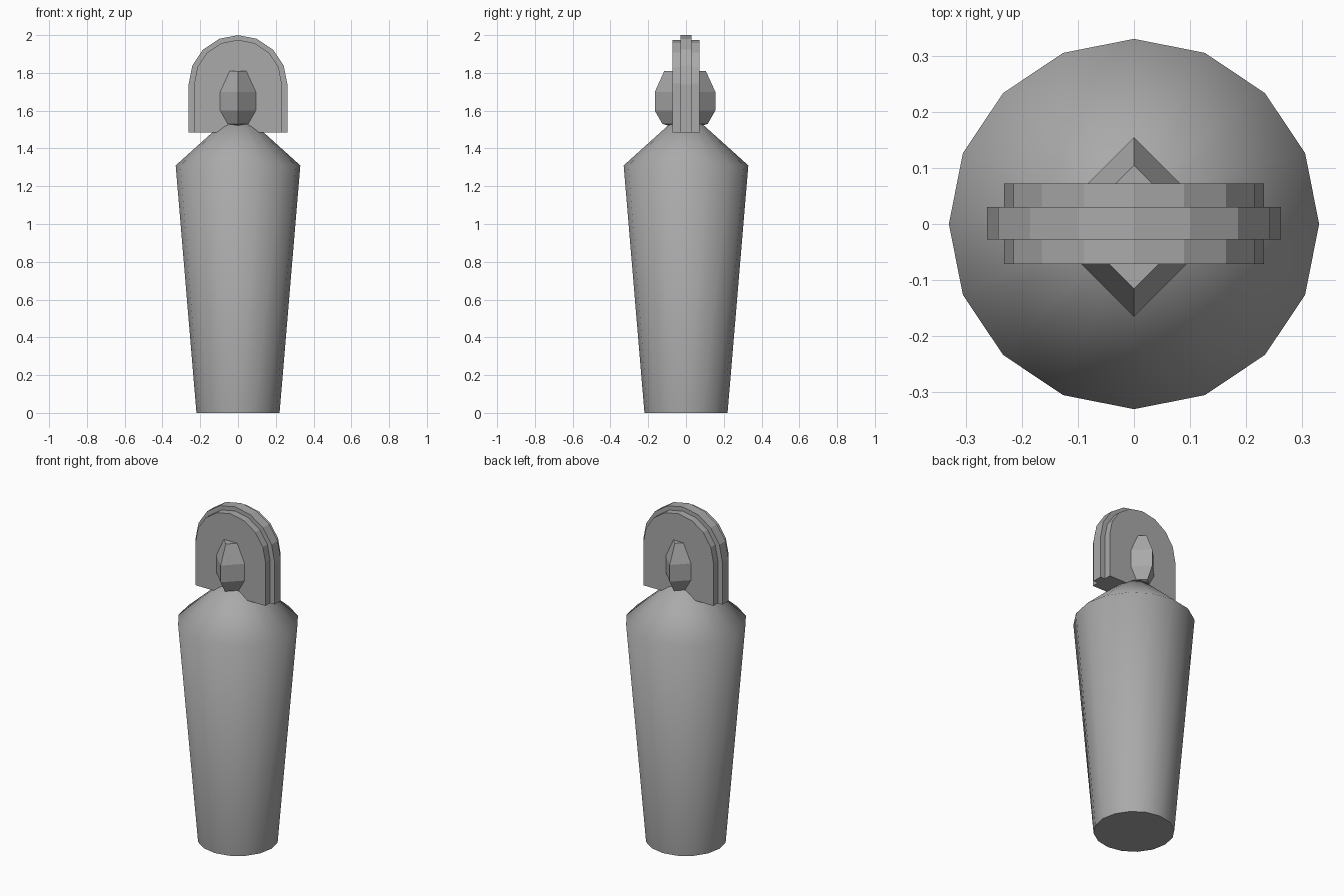
import bpy, bmesh, math

cube = bpy.data.objects.get("Cube")
if cube:
    bpy.data.objects.remove(cube, do_unlink=True)

grey = bpy.data.materials.new("plain grey")
grey.use_nodes = True
colour = (0.4, 0.4, 0.4, 1)
grey.diffuse_color = colour
grey.node_tree.nodes["Principled BSDF"].inputs["Base Color"].default_value = colour


def finish(name, bm, smooth=None):
    bmesh.ops.recalc_face_normals(bm, faces=bm.faces)
    mesh = bpy.data.meshes.new(name)
    bm.to_mesh(mesh)
    bm.free()
    mesh.materials.append(grey)
    obj = bpy.data.objects.new(name, mesh)
    bpy.context.collection.objects.link(obj)
    if smooth:
        bpy.ops.object.select_all(action="DESELECT")
        obj.select_set(True)
        bpy.context.view_layer.objects.active = obj
        bpy.ops.object.shade_smooth_by_angle(angle=math.radians(smooth))
    return obj


def lathe(name, profile, sides, y=0, smooth=None):
    """Closed stack of rings from (radius, height) pairs."""
    bm = bmesh.new()
    rings = []
    for r, z in profile:
        angles = [math.tau * i / sides for i in range(sides)]
        rings.append([bm.verts.new((r * math.cos(a), y + r * math.sin(a), z)) for a in angles])
    for low, high in zip(rings, rings[1:]):
        for i in range(sides):
            j = (i + 1) % sides
            bm.faces.new((low[i], low[j], high[j], high[i]))
    bm.faces.new(rings[0])
    bm.faces.new(rings[-1])
    return finish(name, bm, smooth)


def arch(name, half_width, spring, y_front, y_back, base=1.485, steps=8):
    """Upright slab with a round top."""
    outline = [(half_width, base)]
    for i in range(steps + 1):
        a = math.pi * i / steps
        outline.append((half_width * math.cos(a), spring + half_width * math.sin(a)))
    outline.append((-half_width, base))
    bm = bmesh.new()
    face = bm.faces.new([bm.verts.new((x, y_front, z)) for x, z in outline])
    side = bmesh.ops.extrude_face_region(bm, geom=[face], use_keep_orig=True)
    verts = [v for v in side["geom"] if isinstance(v, bmesh.types.BMVert)]
    bmesh.ops.translate(bm, verts=verts, vec=(0, y_back - y_front, 0))
    return finish(name, bm)


# Tapered body with sloping shoulders and a narrow neck
lathe("body", [(0.22, 0), (0.33, 1.31), (0.08, 1.535)], 16, smooth=60)

# Four-sided head, corners on the axes
lathe("head", [(0.07, 1.515), (0.12, 1.53), (0.16, 1.6), (0.16, 1.7), (0.11, 1.81)], 4, y=-0.005)

# Arched headdress: wide thin core between two smaller plates
arch("headdress_core", 0.262, 1.738, -0.028, 0.03)
arch("headdress_front", 0.232, 1.743, -0.071, -0.028)
arch("headdress_back", 0.232, 1.743, 0.03, 0.072)
